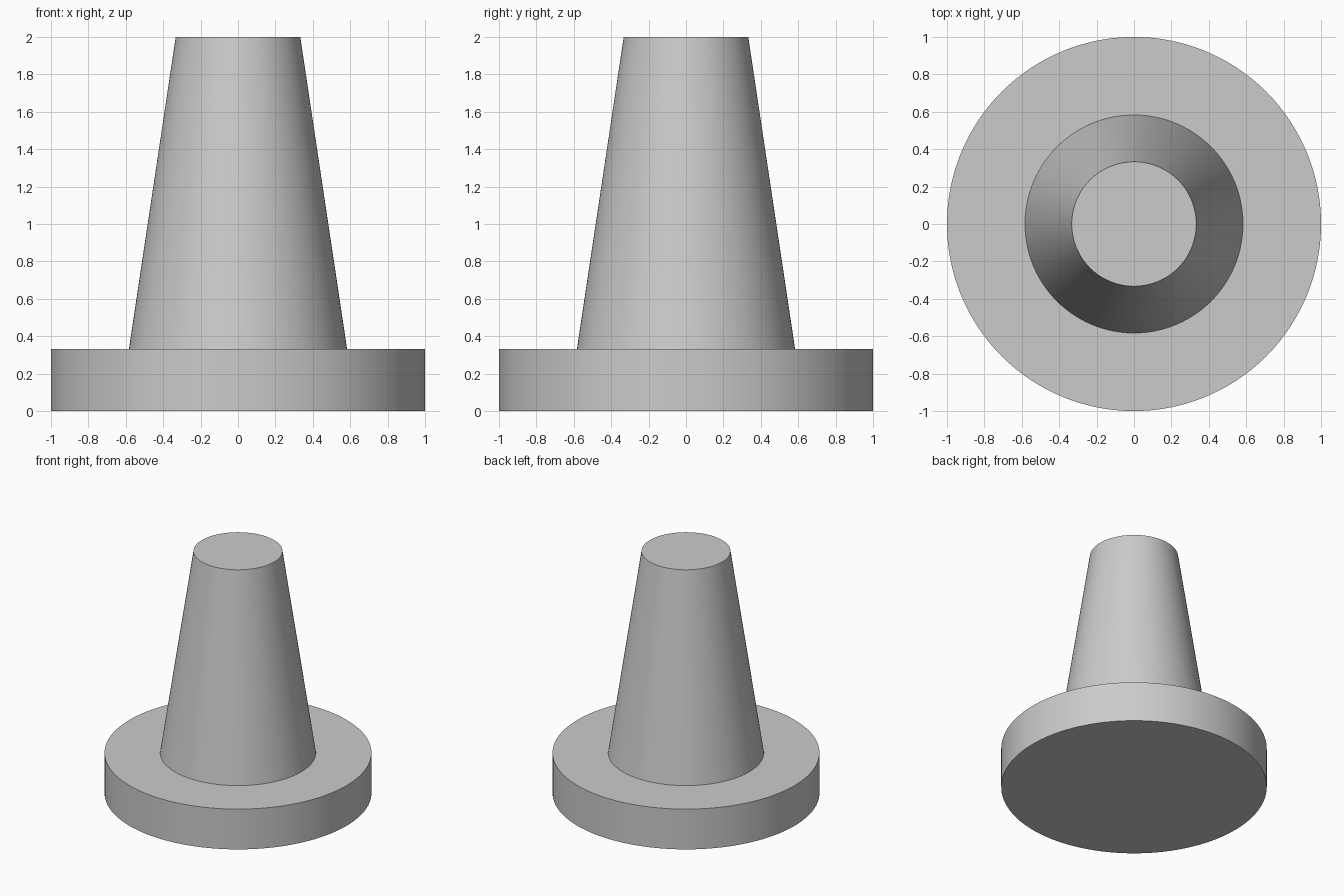
import bpy
import bmesh
from math import cos, sin, pi, radians

if "Cube" in bpy.data.objects:
    bpy.data.objects.remove(bpy.data.objects["Cube"], do_unlink=True)

SEGMENTS = 128

# Single colour
grey = bpy.data.materials.new("light_grey")
grey.use_nodes = True
colour = (0.6, 0.6, 0.6, 1)
grey.diffuse_color = colour
grey.node_tree.nodes["Principled BSDF"].inputs["Base Color"].default_value = colour


def revolve(name, profile):
    """Closed solid of revolution from (radius, height) points, bottom to top."""
    bm = bmesh.new()
    angles = [2 * pi * i / SEGMENTS for i in range(SEGMENTS)]
    rings = [[bm.verts.new((r * cos(a), r * sin(a), z)) for a in angles]
             for r, z in profile]
    for low, high in zip(rings, rings[1:]):
        for i in range(SEGMENTS):
            j = (i + 1) % SEGMENTS
            bm.faces.new((low[i], low[j], high[j], high[i]))
    bm.faces.new(rings[0][::-1])
    bm.faces.new(rings[-1])
    bmesh.ops.recalc_face_normals(bm, faces=bm.faces[:])
    mesh = bpy.data.meshes.new(name)
    bm.to_mesh(mesh)
    bm.free()
    mesh.materials.append(grey)
    obj = bpy.data.objects.new(name, mesh)
    bpy.context.collection.objects.link(obj)
    bpy.ops.object.select_all(action="DESELECT")
    obj.select_set(True)
    bpy.context.view_layer.objects.active = obj
    bpy.ops.object.shade_smooth_by_angle(angle=radians(30))
    return obj


# Round flange base with a tapered plug rising from it, one continuous skin
revolve("flanged_tapered_plug", [(1, 0), (1, 0.333), (0.583, 0.333), (0.333, 2)])
